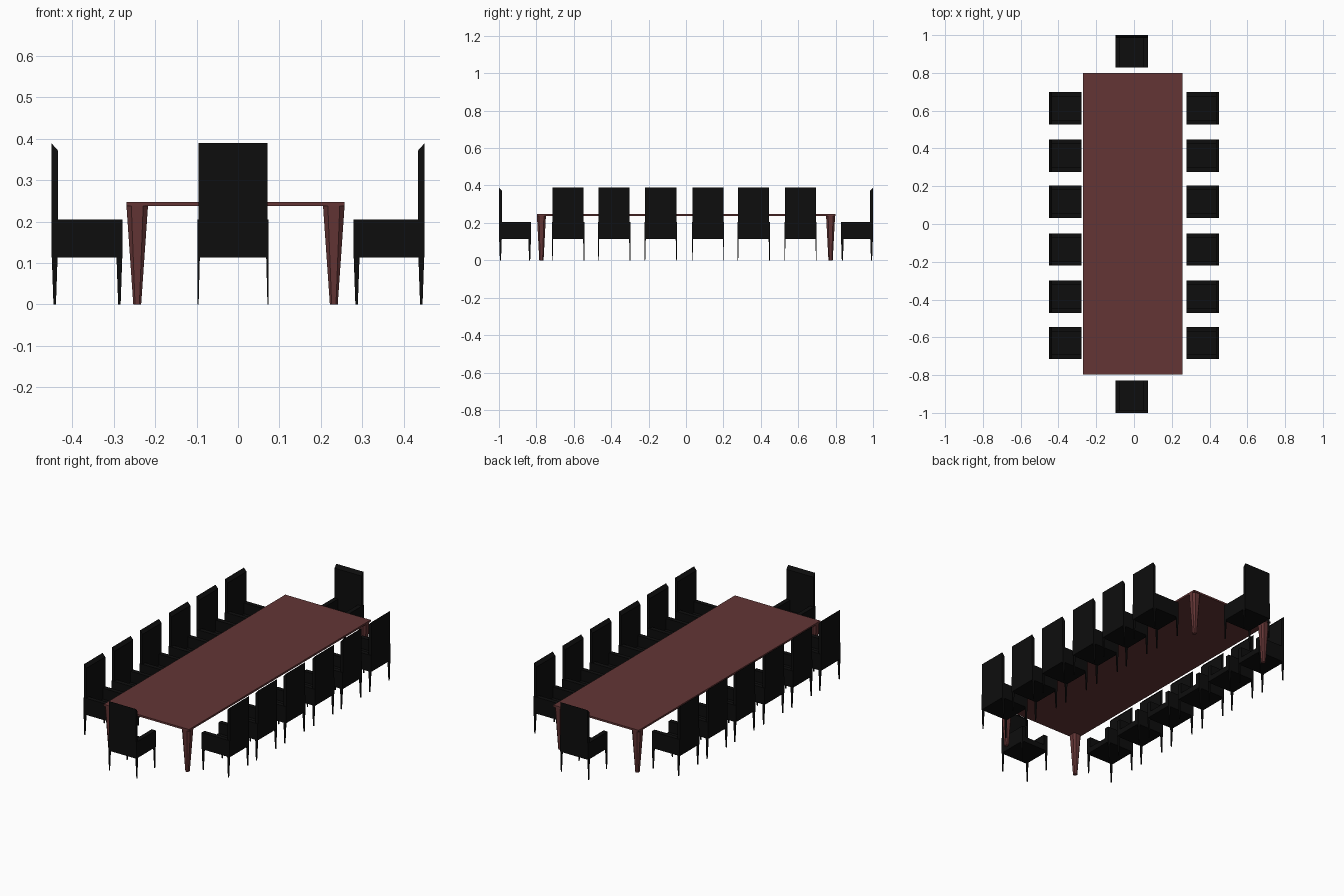
import bpy, bmesh
from math import pi

if "Cube" in bpy.data.objects:
    bpy.data.objects.remove(bpy.data.objects["Cube"])


def material(name, color):
    m = bpy.data.materials.new(name)
    m.diffuse_color = (*color, 1)
    m.use_nodes = True
    m.node_tree.nodes["Principled BSDF"].inputs["Base Color"].default_value = m.diffuse_color
    return m


wood = material("red_wood", (0.125, 0.036, 0.036))
black = material("black_leather", (0.004, 0.004, 0.004))


def loft(bm, bottom, top):
    """Solid between two matching rings of 3D points."""
    a = [bm.verts.new(p) for p in bottom]
    b = [bm.verts.new(p) for p in top]
    n = len(a)
    bm.faces.new(a[::-1])
    bm.faces.new(b)
    for i in range(n):
        bm.faces.new((a[i], a[(i + 1) % n], b[(i + 1) % n], b[i]))


def rect(x0, x1, y0, y1, z):
    return [(x0, y0, z), (x1, y0, z), (x1, y1, z), (x0, y1, z)]


def box(bm, x0, x1, y0, y1, z0, z1):
    loft(bm, rect(x0, x1, y0, y1, z0), rect(x0, x1, y0, y1, z1))


def octagon(cx, cy, hx, hy, z, cut=0.45):
    c, d = hx * (1 - cut), hy * (1 - cut)
    pts = [(c, -hy), (hx, -d), (hx, d), (c, hy), (-c, hy), (-hx, d), (-hx, -d), (-c, -hy)]
    return [(cx + x, cy + y, z) for x, y in pts]


def mesh_from(name, bm, mat):
    bmesh.ops.recalc_face_normals(bm, faces=bm.faces[:])
    me = bpy.data.meshes.new(name)
    bm.to_mesh(me)
    bm.free()
    me.materials.append(mat)
    return me


def place(name, me, loc=(0, 0, 0), turn=0):
    ob = bpy.data.objects.new(name, me)
    ob.location = loc
    ob.rotation_euler.z = turn
    bpy.context.collection.objects.link(ob)
    return ob


# Table top
CX = -0.006
bm = bmesh.new()
box(bm, CX - 0.263, CX + 0.263, -0.797, 0.8, 0.237, 0.247)
place("table_top", mesh_from("table_top", bm, wood))

# Tapered table legs at the corners
bm = bmesh.new()
loft(bm, octagon(0, 0, 0.0095, 0.0115, 0), octagon(0, 0, 0.026, 0.024, 0.238))
leg = mesh_from("table_leg", bm, wood)
for sx in (-1, 1):
    for sy in (-1, 1):
        place("table_leg", leg, (CX + sx * 0.237, sy * 0.773, 0))

# Chair parts, with the backrest on the local -y side
W, D = 0.086, 0.086
parts = {}

bm = bmesh.new()
box(bm, -W + 0.02, W - 0.02, -D, D, 0.113, 0.145)
parts["seat"] = mesh_from("seat", bm, black)

bm = bmesh.new()
for s in (-1, 1):
    x0, x1 = sorted((s * W, s * (W - 0.025)))
    box(bm, x0, x1, -D, D, 0.113, 0.205)
parts["armrests"] = mesh_from("armrests", bm, black)

# Backrest with a top edge sloping towards the seat
bm = bmesh.new()
profile = [(-D, 0.115), (-D + 0.016, 0.115), (-D + 0.016, 0.371), (-D, 0.389)]
loft(bm, [(-W + 0.003, y, z) for y, z in profile], [(W - 0.003, y, z) for y, z in profile])
parts["backrest"] = mesh_from("backrest", bm, black)

# Thin tapered chair legs
bm = bmesh.new()
for sx in (-1, 1):
    for sy in (-1, 1):
        def ring(inner_w, y_out, y_in, z):
            xs = sorted((sx * W, sx * (W - inner_w)))
            ys = sorted((sy * y_out, sy * y_in))
            return rect(*xs, *ys, z)
        loft(bm, ring(0.003, D - 0.005, D - 0.011, 0), ring(0.006, D - 0.001, D - 0.015, 0.114))
parts["chair_legs"] = mesh_from("chair_legs", bm, black)

# Two end chairs and six along each side
seats = [(-0.012, -0.914, 0), (-0.012, 0.914, pi)]
for y in (-0.63, -0.384, -0.135, 0.118, 0.362, 0.612):
    seats += [(0.364, y, pi / 2), (-0.364, y, -pi / 2)]
for x, y, turn in seats:
    for name, me in parts.items():
        place(name, me, (x, y, 0), turn)
